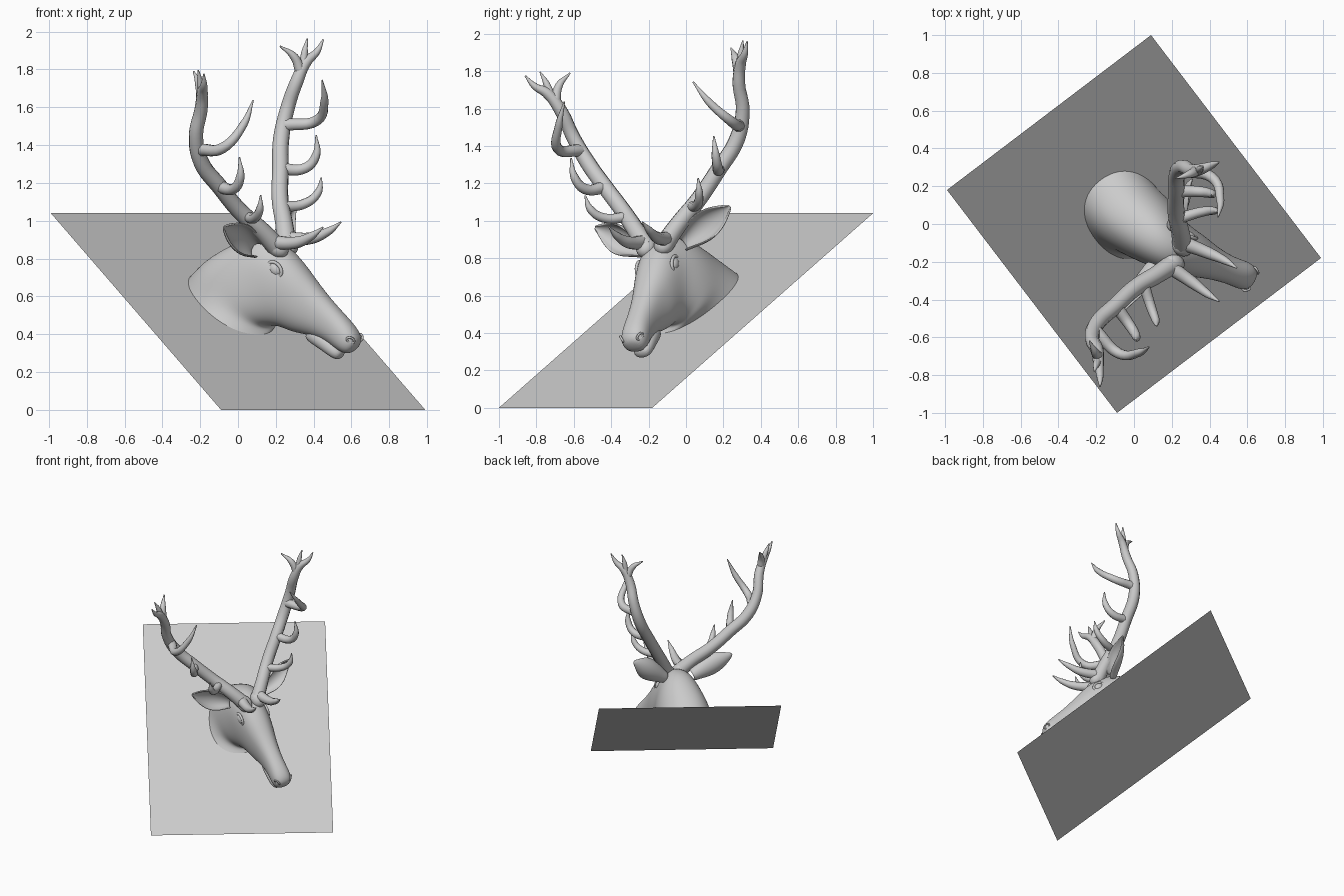
import bpy, bmesh
from math import cos, sin, pi, copysign
from mathutils import Vector, Matrix

if "Cube" in bpy.data.objects:
    bpy.data.objects.remove(bpy.data.objects["Cube"])

# Head frame: O between the eyes, L sideways, F towards the nose, U out of the forehead
O = Vector((0.23, -0.145, 0.755))
L = Vector((0.465, 0.875, 0.135)).normalized()
F = Vector((0.673, -0.245, -0.70))
F = (F - F.dot(L) * L).normalized()
U = F.cross(L)

def loc(f, l, h):
    return O + F * f + L * l + U * h

def reflect(p):
    p = Vector(p)
    return p - 2 * (p - O).dot(L) * L

def mesh_object(name, bm, smooth=True, subsurf=0):
    bmesh.ops.recalc_face_normals(bm, faces=bm.faces)
    me = bpy.data.meshes.new(name)
    bm.to_mesh(me)
    bm.free()
    ob = bpy.data.objects.new(name, me)
    bpy.context.collection.objects.link(ob)
    for p in me.polygons:
        p.use_smooth = smooth
    if subsurf:
        ob.modifiers.new("smooth", 'SUBSURF').levels = subsurf
        ob.modifiers["smooth"].render_levels = subsurf
    return ob

def loft(name, rings, n=20, power=0.9, caps=(True, True)):
    """rings: (top point, bottom point, sideways half-vector)"""
    bm = bmesh.new()
    loops = []
    for top, bot, side in rings:
        c, v = (top + bot) / 2, (top - bot) / 2
        loop = []
        for i in range(n):
            a = 2 * pi * i / n
            ca, sa = (copysign(abs(k) ** power, k) for k in (cos(a), sin(a)))
            loop.append(bm.verts.new(c + v * ca + side * sa))
        loops.append(loop)
    for a, b in zip(loops, loops[1:]):
        for i in range(n):
            bm.faces.new((a[i], a[(i + 1) % n], b[(i + 1) % n], b[i]))
    for flag, loop in zip(caps, (loops[0], loops[-1])):
        if flag:
            bm.faces.new(loop)
    return mesh_object(name, bm, subsurf=2)

# Tilted backing board
bm = bmesh.new()
bm.faces.new([bm.verts.new(p) for p in
              ((-0.99, 0.18, 1.04), (-0.09, -1.0, 0), (0.99, -0.18, 0), (0.09, 1.0, 1.04))])
mesh_object("backing_board", bm, smooth=False)

# Neck and head: first ring lies in the board, later ones follow the head frame
u = Vector((0.797, 0.605, 0))
v = Vector((-0.497, 0.652, 0.575))
c0 = Vector((-0.03, 0.04, 0.557))
profile = [  # top f,h  bottom f,h  half width
    (-0.34, -0.27, 0.16, -0.295, 0.200), (-0.29, -0.12, 0.17, -0.27, 0.182),
    (-0.24, 0.00, 0.20, -0.245, 0.160), (-0.16, 0.075, 0.23, -0.23, 0.142),
    (-0.07, 0.105, 0.27, -0.215, 0.128), (0.05, 0.105, 0.31, -0.19, 0.116),
    (0.17, 0.088, 0.36, -0.155, 0.094), (0.30, 0.073, 0.42, -0.12, 0.078),
    (0.42, 0.070, 0.48, -0.10, 0.072), (0.51, 0.066, 0.54, -0.09, 0.077),
    (0.57, 0.050, 0.58, -0.075, 0.068), (0.60, 0.015, 0.60, -0.045, 0.040)]
rings = [(c0 + v * 0.30, c0 - v * 0.28, u * 0.215)]
for i, (tf, th, bf, bh, w) in enumerate(profile):
    k = max(0, 1 - (i + 1) / 4)                 # neck twists from board to head
    side = (L * (1 - k) + u * k).normalized()
    twist = L * 0.09 * k
    rings.append((loc(tf, 0, th) + twist, loc(bf, 0, bh) - twist * 0.3, side * w))
loft("head_and_neck", rings, caps=(False, True))

# Lower jaw below the mouth line
loft("lower_jaw", [(loc(f, 0, t), loc(f + 0.01, 0, b), L * w) for f, t, b, w in (
    (0.33, -0.10, -0.19, 0.045), (0.40, -0.08, -0.175, 0.055), (0.47, -0.07, -0.158, 0.058),
    (0.53, -0.07, -0.148, 0.056), (0.565, -0.08, -0.128, 0.035))], n=16)

def blob(name, centre, radii, axes):
    bm = bmesh.new()
    m = Matrix([a * r for a, r in zip(axes, radii)]).transposed().to_4x4()
    m.translation = centre
    bmesh.ops.create_uvsphere(bm, u_segments=20, v_segments=12, radius=1, matrix=m)
    return mesh_object(name, bm)

def tube(name, paths, cyclic=False):
    """paths: lists of (point, radius)"""
    cu = bpy.data.curves.new(name, 'CURVE')
    cu.dimensions = '3D'
    cu.bevel_depth = 1
    cu.bevel_resolution = 3
    cu.resolution_u = 6
    cu.use_fill_caps = True
    for path in paths:
        sp = cu.splines.new('BEZIER')
        sp.bezier_points.add(len(path) - 1)
        sp.use_cyclic_u = cyclic
        for bp, (p, r) in zip(sp.bezier_points, path):
            bp.co, bp.radius = p, r
            bp.handle_left_type = bp.handle_right_type = 'AUTO'
    ob = bpy.data.objects.new(name, cu)
    bpy.context.collection.objects.link(ob)
    return ob

# Eyes with lids, and nostrils
for s, tag in ((-1, "near"), (1, "far")):
    blob("eye_" + tag, loc(0.01, s * 0.098, 0.01), (0.042, 0.028, 0.034), (F, L, U))
    lid = [(loc(0.01 + 0.046 * cos(a), s * 0.108, 0.01 + 0.036 * sin(a)), 0.009)
           for a in (i * pi / 4 for i in range(8))]
    tube("eyelid_" + tag, [lid], cyclic=True)
    rim = [(loc(0.565 + 0.018 * cos(a), s * (0.056 - 0.012 * cos(a)), 0.022 + 0.014 * sin(a)), 0.006)
           for a in (i * pi / 3 for i in range(6))]
    tube("nostril_" + tag, [rim], cyclic=True)

# Antlers: one beam and its tines, repeated by reflection
beam = [((0.215, -0.205, 0.85), 0.054), ((0.126, -0.265, 0.945), 0.048),
        ((0.01, -0.335, 1.05), 0.045), ((-0.095, -0.43, 1.177), 0.044),
        ((-0.195, -0.525, 1.31), 0.043), ((-0.222, -0.605, 1.45), 0.038),
        ((-0.195, -0.67, 1.59), 0.035), ((-0.188, -0.74, 1.68), 0.029),
        ((-0.18, -0.81, 1.72), 0.018), ((-0.18, -0.86, 1.775), 0.004)]
tines = [
    [((0.18, -0.22, 0.885), 0.04), ((0.31, -0.31, 0.885), 0.032),
     ((0.39, -0.37, 0.92), 0.021), ((0.45, -0.41, 0.965), 0.004)],
    [((0.05, -0.31, 1.02), 0.03), ((0.09, -0.44, 1.015), 0.026),
     ((0.115, -0.51, 1.06), 0.021), ((0.12, -0.54, 1.135), 0.004)],
    [((-0.10, -0.43, 1.18), 0.034), ((-0.02, -0.54, 1.17), 0.028),
     ((0.012, -0.595, 1.23), 0.023), ((0.008, -0.615, 1.335), 0.004)],
    [((-0.20, -0.57, 1.375), 0.034), ((-0.08, -0.685, 1.385), 0.028),
     ((0.03, -0.68, 1.51), 0.021), ((0.08, -0.65, 1.637), 0.004)],
    [((-0.19, -0.70, 1.63), 0.03), ((-0.205, -0.68, 1.72), 0.022), ((-0.235, -0.62, 1.79), 0.004)],
    [((-0.19, -0.72, 1.66), 0.024), ((-0.20, -0.745, 1.73), 0.018), ((-0.21, -0.78, 1.795), 0.004)]]
tube("antler_near", [beam] + tines)
tube("antler_far", [[(reflect(p), r) for p, r in path] for path in [beam] + tines])
for s, tag in ((-1, "near"), (1, "far")):       # swollen antler roots
    blob("antler_root_" + tag, loc(-0.07, s * 0.055, 0.09), (0.065, 0.055, 0.05), (F, L, U))

# Ears: cupped leaves opening forwards
def ear(name, mirror):
    base, tip = Vector((0.085, -0.21, 0.845)), Vector((-0.075, -0.49, 0.965))
    axis = (tip - base).normalized()
    face = Vector((0.75, -0.62, -0.1))
    face = (face - face.dot(axis) * axis).normalized()
    side = axis.cross(face)
    bm = bmesh.new()
    rows = []
    for t, w in ((0, 0.04), (0.15, 0.052), (0.3, 0.07), (0.5, 0.082),
                 (0.7, 0.07), (0.88, 0.038), (1, 0.006)):
        row = []
        for j in range(9):
            a = (j / 4 - 1) * (2.3 - 1.3 * t)   # curl opens towards the tip
            p = base.lerp(tip, t) + side * w * sin(a) + face * w * (0.5 - 0.9 * cos(a))
            row.append(bm.verts.new(reflect(p) if mirror else p))
        rows.append(row)
    for a, b in zip(rows, rows[1:]):
        for j in range(8):
            bm.faces.new((a[j], a[j + 1], b[j + 1], b[j]))
    ob = mesh_object(name, bm)
    sol = ob.modifiers.new("thickness", 'SOLIDIFY')
    sol.thickness, sol.offset = 0.012, 0
    ob.modifiers.new("smooth", 'SUBSURF').levels = 2

ear("ear_near", False)
ear("ear_far", True)
